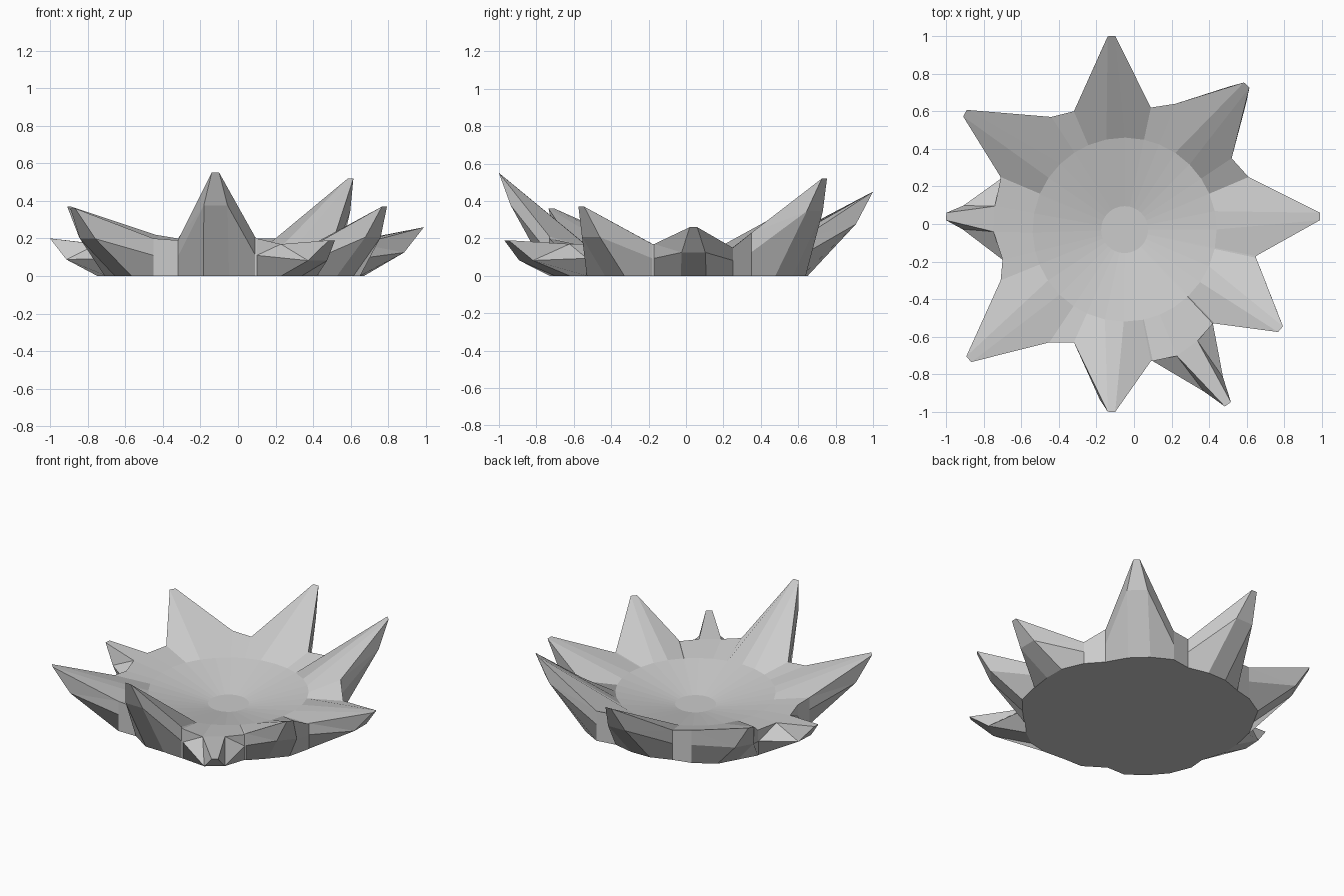
import bpy
import bmesh
from math import atan2, cos, sin, tau
from mathutils import Vector

cube = bpy.data.objects.get("Cube")
if cube:
    bpy.data.objects.remove(cube)

stone = bpy.data.materials.new("light_grey")
stone.use_nodes = True
GREY = (0.6, 0.6, 0.6, 1)
stone.diffuse_color = GREY
stone.node_tree.nodes["Principled BSDF"].inputs["Base Color"].default_value = GREY

HUB = Vector((-0.05, -0.03, 0))
BOWL_RADIUS, BOWL_Z = 0.49, 0.145
FLOOR_RADIUS, FLOOR_Z = 0.125, 0.065
LOW_TIP = 0.22

# Each spike, counter-clockwise: valley before it, tip, valley after it
SPIKES = [
    ((0.65, -0.17, 0.17), (0.99, 0.04, 0.26), (0.61, 0.25, 0.15)),
    ((0.52, 0.35, 0.23), (0.60, 0.74, 0.52), (0.22, 0.64, 0.2)),
    ((0.09, 0.62, 0.2), (-0.12, 1.0, 0.45), (-0.32, 0.6, 0.2)),
    ((-0.44, 0.57, 0.22), (-0.90, 0.59, 0.37), (-0.71, 0.25, 0.17)),
    ((-0.71, 0.24, 0.17), (-1.0, 0.04, 0.2), (-0.70, -0.19, 0.17)),
    ((-0.71, -0.30, 0.18), (-0.88, -0.72, 0.36), (-0.45, -0.63, 0.2)),
    ((-0.32, -0.63, 0.19), (-0.12, -1.0, 0.55), (0.09, -0.73, 0.21)),
    ((0.1, -0.73, 0.2), (0.5, -0.96, 0.19), (0.42, -0.53, 0.17)),
    ((0.43, -0.53, 0.18), (0.78, -0.56, 0.37), (0.65, -0.18, 0.17)),
]


def ring_point(angle, radius, z):
    return HUB + Vector((cos(angle) * radius, sin(angle) * radius, z))


def heading(p):
    return atan2(p.y - HUB.y, p.x - HUB.x)


def flat(p):
    return Vector((p.x, p.y, 0))


def finish(bm, name):
    bmesh.ops.remove_doubles(bm, verts=bm.verts, dist=0.0005)
    bmesh.ops.recalc_face_normals(bm, faces=bm.faces)
    mesh = bpy.data.meshes.new(name)
    bm.to_mesh(mesh)
    bm.free()
    mesh.materials.append(stone)
    bpy.context.collection.objects.link(bpy.data.objects.new(name, mesh))


shell = bmesh.new()
angles = []
foot_loop = []


def face(*points):
    shell.faces.new([shell.verts.new(p) for p in points])


def inner_wall(a, b, angle_a, angle_b):
    face(a, ring_point(angle_a, BOWL_RADIUS, BOWL_Z),
         ring_point(angle_b, BOWL_RADIUS, BOWL_Z), b)


# Spiked rim: outer panels and inner slope for every spike
for i, spike in enumerate(SPIKES):
    v1, tip, v2 = map(Vector, spike)
    b1, b2 = flat(v1), flat(v2)
    middle = (b1 + b2) / 2
    out = (flat(tip) - middle).normalized()
    side = Vector((-out.y, out.x, 0))
    foot = middle + out * 0.04
    knee = foot.lerp(flat(tip), 0.58 + 0.35 * tip.z)
    knee.z = tip.z * (0.3 + 0.7 * tip.z)
    root = foot + Vector((0, 0, 0.17))

    f1, f2 = foot - side * 0.068, foot + side * 0.068
    k1, k2 = knee - side * 0.063, knee + side * 0.063
    r1, r2 = root - side * 0.068, root + side * 0.068
    t1, t2 = tip - side * 0.02, tip + side * 0.02
    is_low = tip.z < LOW_TIP

    face(f1, f2, k2, k1)
    face(k1, k2, t2, t1)
    for v, b, f, k, r, t in ((v1, b1, f1, k1, r1, t1), (v2, b2, f2, k2, r2, t2)):
        mid = b.lerp(v, 0.55)
        face(b, f, k, mid)
        if is_low:
            face(v, mid, r)
            face(mid, k, r)
            face(r, k, t)
        else:
            face(mid, k, v)
            face(v, k, t)

    # Inner slope down to the bowl; low spikes leave it at a ledge
    if is_low:
        face(t1, t2, r2, r1)
        rim = (v1, r1, r2, v2)
    else:
        rim = (v1, t1, t2, v2)
    a1 = heading(v1)
    span = (heading(v2) - a1) % tau
    steps = [a1 + span * k / 3 for k in range(4)]
    for k in range(3):
        inner_wall(rim[k], rim[k + 1], steps[k], steps[k + 1])

    # Low wall between this spike and the next
    following = Vector(SPIKES[(i + 1) % len(SPIKES)][0])
    face(b2, flat(following), following, v2)
    inner_wall(v2, following, steps[3], heading(following))
    angles += steps
    foot_loop += [b1, f1, f2, b2]

# Flat underside
face(*reversed(foot_loop))
finish(shell, "spiked_rim")

# Shallow bowl and its small flat floor
bowl = bmesh.new()
outer = [bowl.verts.new(ring_point(a, BOWL_RADIUS, BOWL_Z)) for a in angles]
inner = [bowl.verts.new(ring_point(a, FLOOR_RADIUS, FLOOR_Z)) for a in angles]
for i in range(len(angles)):
    j = (i + 1) % len(angles)
    bowl.faces.new((outer[i], outer[j], inner[j], inner[i]))
bowl.faces.new(inner)
for f in bowl.faces:
    f.normal_update()
    if f.normal.z < 0:
        f.normal_flip()
finish(bowl, "bowl")
